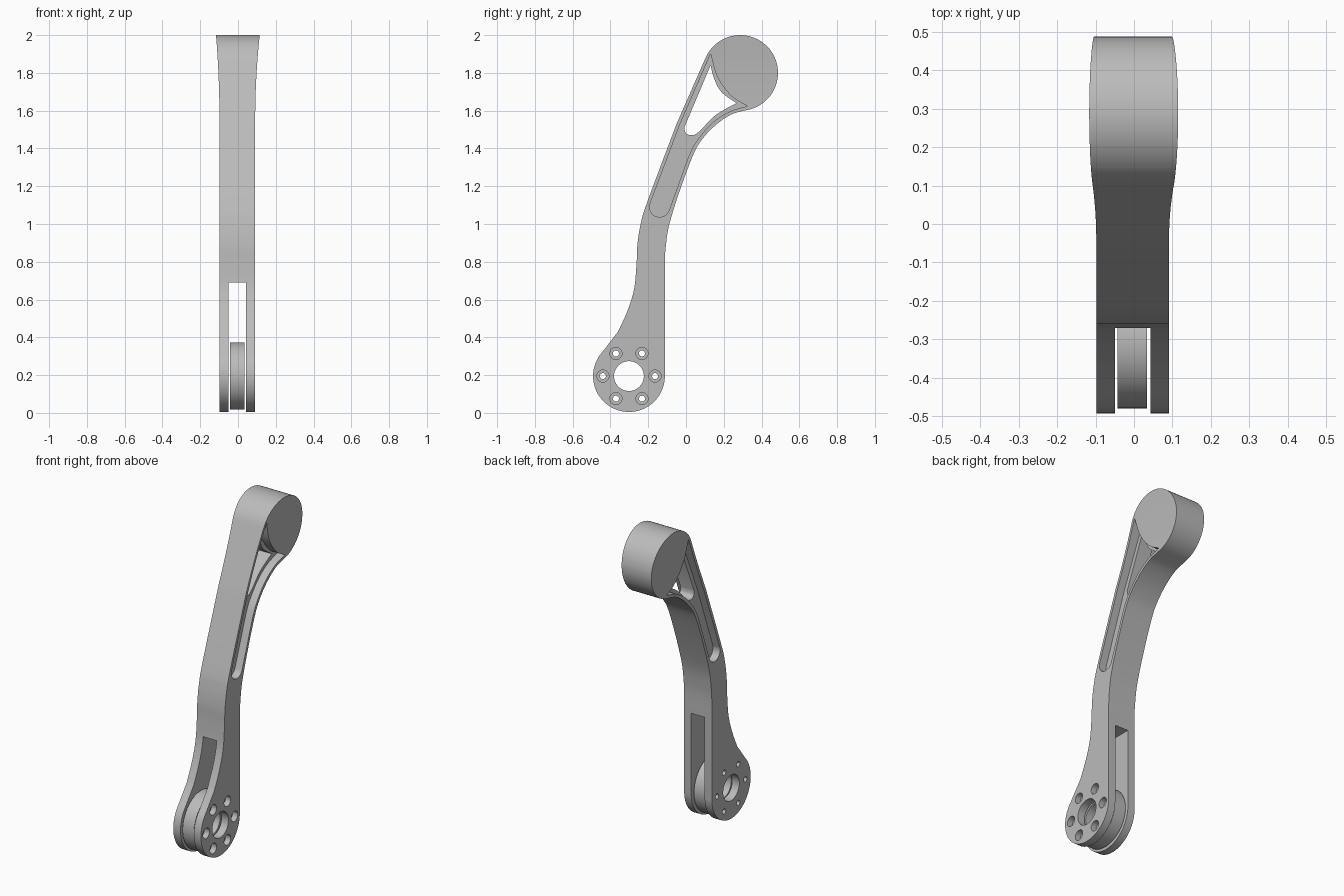
import bpy
import bmesh
from math import cos, sin, radians

default = bpy.data.objects.get("Cube")
if default:
    bpy.data.objects.remove(default)

grey = bpy.data.materials.new("machined grey")
grey.use_nodes = True
grey.diffuse_color = (0.5, 0.5, 0.5, 1)
grey.node_tree.nodes["Principled BSDF"].inputs["Base Color"].default_value = (0.5, 0.5, 0.5, 1)


def arc(centre, r, start, end, steps=32):
    angles = [radians(start + (end - start) * i / steps) for i in range(steps + 1)]
    return [(centre[0] + r * cos(a), centre[1] + r * sin(a)) for a in angles]


def spline(pts, steps=6):
    """Smooth curve through all points."""
    p = [pts[0]] + pts + [pts[-1]]
    out = []
    for a, b, c, d in zip(p, p[1:], p[2:], p[3:]):
        for i in range(steps):
            t = i / steps
            out.append(tuple(
                0.5 * (2 * b[k] + (c[k] - a[k]) * t
                       + (2 * a[k] - 5 * b[k] + 4 * c[k] - d[k]) * t ** 2
                       + (3 * b[k] - a[k] - 3 * c[k] + d[k]) * t ** 3)
                for k in range(2)))
    return out + [pts[-1]]


def prism(name, outline, lo, hi, axis="x"):
    """Extrude a closed outline along the x or y axis."""
    bm = bmesh.new()
    place = (lambda p, h: (h, p[0], p[1])) if axis == "x" else (lambda p, h: (p[0], h, p[1]))
    face = bm.faces.new([bm.verts.new(place(p, lo)) for p in outline])
    moved = bmesh.ops.extrude_face_region(bm, geom=[face])["geom"]
    shift = (hi - lo, 0, 0) if axis == "x" else (0, hi - lo, 0)
    bmesh.ops.translate(bm, vec=shift,
                        verts=[v for v in moved if isinstance(v, bmesh.types.BMVert)])
    bmesh.ops.remove_doubles(bm, verts=bm.verts, dist=0.0001)
    bmesh.ops.recalc_face_normals(bm, faces=bm.faces)
    mesh = bpy.data.meshes.new(name)
    bm.to_mesh(mesh)
    bm.free()
    mesh.materials.append(grey)
    obj = bpy.data.objects.new(name, mesh)
    bpy.context.collection.objects.link(obj)
    return obj


def select(obj):
    bpy.ops.object.select_all(action="DESELECT")
    obj.select_set(True)
    bpy.context.view_layer.objects.active = obj


def carve(targets, cutter, operation="DIFFERENCE"):
    cutter.hide_render = True
    for obj in targets:
        mod = obj.modifiers.new("carve", "BOOLEAN")
        mod.operation = operation
        mod.solver = "EXACT"
        mod.object = cutter
        select(obj)
        bpy.ops.object.modifier_apply(modifier=mod.name)
    bpy.data.objects.remove(cutter)


HUB, HEAD = (-0.302, 0.195), (0.287, 1.8)

# Arm silhouette: hub, back edge, round head, front edge
back_edge = spline([(-0.112, 0.72), (-0.112, 0.80), (-0.107, 0.88), (-0.088, 1.0),
                    (-0.03, 1.185), (0.04, 1.37), (0.087, 1.45), (0.156, 1.523),
                    (0.24, 1.58), (0.325, 1.604)])
front_edge = spline([(-0.05, 1.53), (-0.204, 1.12), (-0.24, 1.0), (-0.257, 0.893),
                     (-0.262, 0.787), (-0.275, 0.655), (-0.31, 0.54), (-0.36, 0.43)])
arm = prism("arm", back_edge + arc(HEAD, 0.2, -76, 156, 56) + front_edge
            + arc(HUB, 0.19, 137, 360, 56), -0.2, 0.2)

# Side faces flare outwards towards the head
ts = [i / 12 for i in range(13)]
flare = [(0.091 + 0.026 * t * t, 1.55 + 0.47 * t) for t in ts]
flare += [(-0.098 - 0.02 * t * t, 1.55 + 0.47 * t) for t in reversed(ts)]
carve([arm], prism("flare_envelope", flare + [(-0.098, -0.1), (0.091, -0.1)], -1, 1, "y"),
      "INTERSECT")

# Fork slot at the hub
carve([arm], prism("fork_slot", [(-0.049, -0.1), (0.043, -0.1), (0.043, 0.69),
                                 (-0.049, 0.69)], -1, 1, "y"))

# Recessed pocket on both sides, ending at the head
pocket = arc((-0.14, 1.09), 0.053, 160, 339, 20)
pocket += spline([(-0.047, 1.19), (0.022, 1.377), (0.072, 1.46), (0.145, 1.54),
                  (0.235, 1.597), (0.326, 1.624)])
pocket += spline([(0.326, 1.624), (0.241, 1.677), (0.167, 1.777), (0.13, 1.9)])[1:]
pocket.append((-0.033, 1.525))
for lo, hi in ((0.043, 0.3), (-0.3, -0.05)):
    carve([arm], prism("pocket_cutter", pocket, lo, hi))

# Opening through the web below the head
window = spline([(-0.008, 1.513), (-0.003, 1.485), (0.024, 1.47), (0.066, 1.486),
                 (0.156, 1.576), (0.267, 1.64)])
window += spline([(0.267, 1.64), (0.188, 1.698), (0.15, 1.767), (0.13, 1.84)])[1:]
carve([arm], prism("window_cutter", window, -0.3, 0.3))

# Disc held in the fork
disc = prism("hub_disc", arc(HUB, 0.177, 0, 360, 64), -0.043, 0.0335)

# Centre bore and ring of counterbored bolt holes
carve([arm, disc], prism("bore_cutter", arc(HUB, 0.079, 0, 360, 40), -0.3, 0.3))
for centre in arc(HUB, 0.138, 0, 300, 5):
    carve([arm, disc], prism("bolt_cutter", arc(centre, 0.016, 0, 360, 16), -0.3, 0.3))
    carve([arm], prism("counterbore_cutter", arc(centre, 0.032, 0, 360, 24), 0.056, 0.3))

for part in (arm, disc):
    select(part)
    bpy.ops.object.shade_smooth_by_angle(angle=radians(30))
